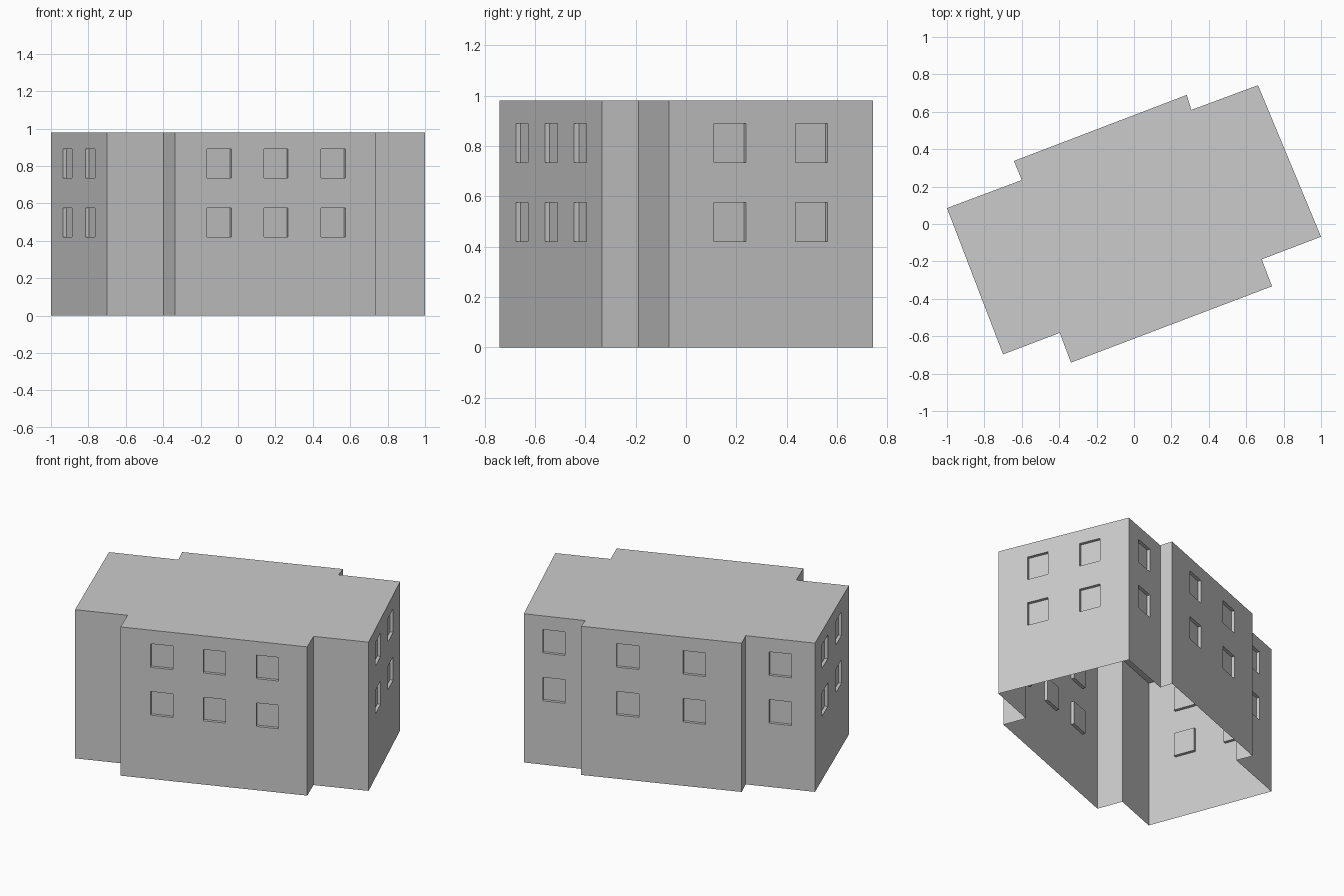
import bpy, bmesh
from mathutils import Vector

if "Cube" in bpy.data.objects:
    bpy.data.objects.remove(bpy.data.objects["Cube"])

HEIGHT = 0.98
ROWS = [(0.42, 0.575), (0.735, 0.89)]   # window sill and head heights
WIN_W, DEPTH = 0.138, 0.02

# footprint corner (counter-clockwise) and window centres along the wall that starts there
WALLS = [
    ((-0.70, -0.697), []),
    ((-0.397, -0.582), []),
    ((-0.337, -0.741), [0.22, 0.503, 0.787]),   # front bay
    ((0.738, -0.333), []),
    ((0.683, -0.189), []),
    ((1.0, -0.068), [0.30, 0.70]),              # right end
    ((0.663, 0.742), [0.49]),
    ((0.307, 0.61), []),
    ((0.282, 0.69), [0.29, 0.705]),             # back bay
    ((-0.642, 0.337), []),
    ((-0.60, 0.235), [0.5]),
    ((-1.0, 0.085), [0.295, 0.70]),             # left end
]

bm = bmesh.new()


def quad(*pts):
    bm.faces.new([bm.verts.new(p) for p in pts])


def recess(corners, inward):
    """Window pane set back from the wall, with four reveals."""
    back = [c + inward for c in corners]
    quad(*back)
    for i in range(4):
        j = (i + 1) % 4
        quad(corners[i], corners[j], back[j], back[i])


def wall(a, b, centres):
    """Wall panel split into a grid around its windows."""
    along = b - a
    half = WIN_W / 2 / along.length
    inward = Vector((-along.y, along.x, 0)).normalized() * DEPTH
    ts = [0] + [c + s * half for c in centres for s in (-1, 1)] + [1]
    zs = [0] + [z for row in ROWS for z in row] + [HEIGHT]
    for i in range(len(ts) - 1):
        for k in range(len(zs) - 1):
            p, q = a + along * ts[i], a + along * ts[i + 1]
            lo, hi = Vector((0, 0, zs[k])), Vector((0, 0, zs[k + 1]))
            corners = [p + lo, q + lo, q + hi, p + hi]
            if i % 2 and k % 2:
                recess(corners, inward)
            else:
                quad(*corners)
    return [a + along * t + Vector((0, 0, HEIGHT)) for t in ts[:-1]]


# walls all round, collecting the roof outline
roof = []
for n, (start, centres) in enumerate(WALLS):
    end = WALLS[(n + 1) % len(WALLS)][0]
    roof += wall(Vector((*start, 0)), Vector((*end, 0)), centres)

# flat roof; the underside stays open
quad(*roof)
bmesh.ops.remove_doubles(bm, verts=bm.verts, dist=0.0001)

# merge coplanar wall panels into clean faces
bmesh.ops.dissolve_limit(bm, angle_limit=0.001, verts=bm.verts, edges=[
    e for e in bm.edges if len(e.link_faces) == 2 and
    abs(e.verts[0].co.z - e.verts[1].co.z) < 1e-5 and e.calc_length() < 0.001])

mesh = bpy.data.meshes.new("building")
bm.to_mesh(mesh)
bm.free()
building = bpy.data.objects.new("building", mesh)
bpy.context.collection.objects.link(building)
